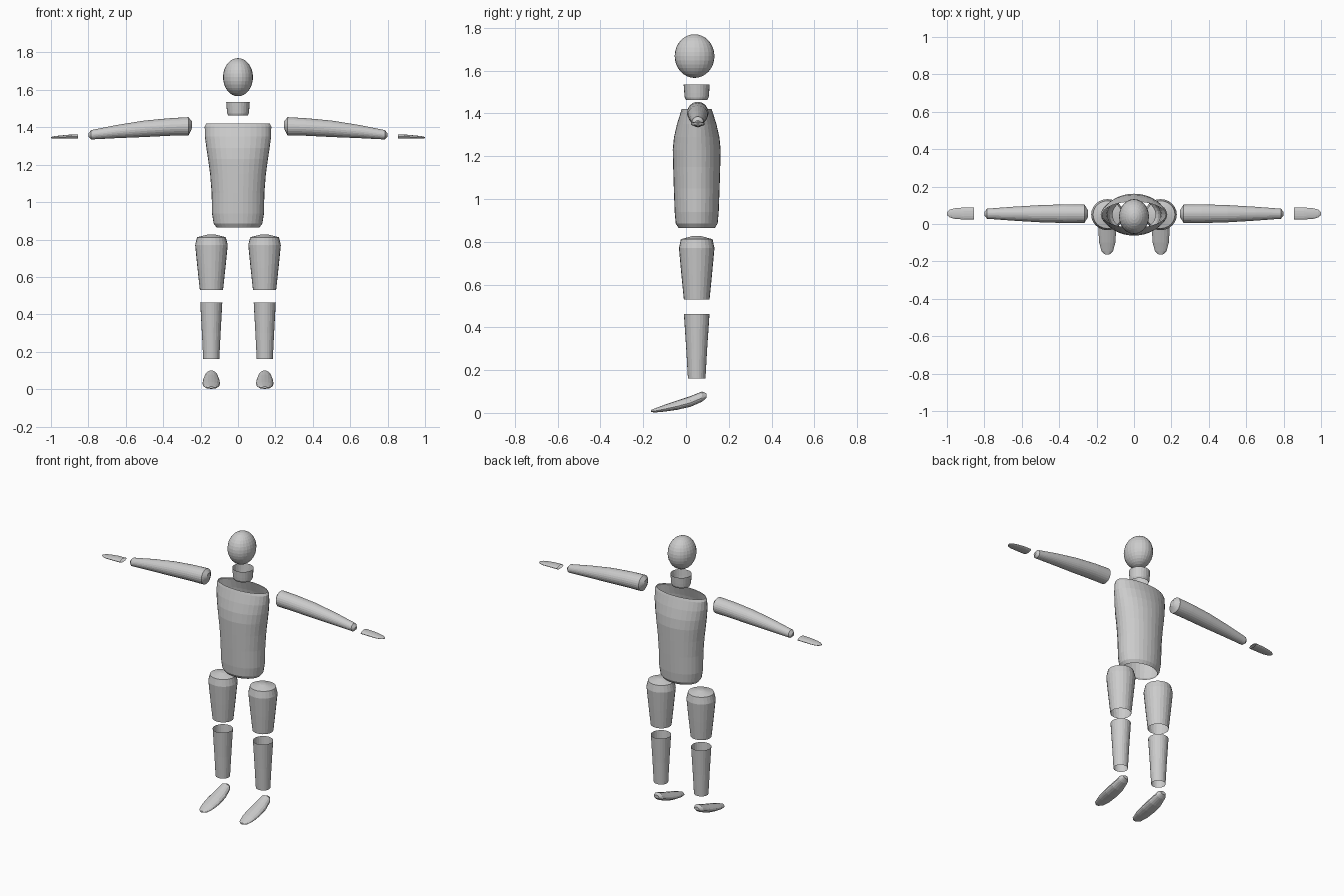
import bpy, bmesh
from math import sin, cos, tau
from mathutils import Vector

AXES = {'x': (Vector((0, 1, 0)), Vector((0, 0, 1))),
        'y': (Vector((1, 0, 0)), Vector((0, 0, 1))),
        'z': (Vector((1, 0, 0)), Vector((0, 1, 0)))}


def loft(name, axis, rings, n=24, cap=(False, False), mirror=False, flat_base=1.0):
    """Skin elliptical rings (centre, radius u, radius v); ends stay open unless capped."""
    u, v = AXES[axis]
    bm = bmesh.new()
    loops = []
    for c, ru, rv in rings:
        loop = []
        for i in range(n):
            s = sin(tau * i / n)
            if s < 0:
                s *= flat_base
            loop.append(bm.verts.new(Vector(c) + u * ru * cos(tau * i / n) + v * rv * s))
        loops.append(loop)
    for a, b in zip(loops, loops[1:]):
        for i in range(n):
            j = (i + 1) % n
            bm.faces.new((a[i], a[j], b[j], b[i]))
    for end, use in zip((loops[0], loops[-1]), cap):
        if use:
            bm.faces.new(end)
    bmesh.ops.recalc_face_normals(bm, faces=bm.faces)
    # open tubes: make sure the walls face outward
    f = bm.faces[min(n, len(bm.faces) - 1)]
    mid = sum((Vector(r[0]) for r in rings), Vector()) / len(rings)
    d = f.calc_center_median() - mid
    d['xyz'.index(axis)] = 0
    if f.normal.dot(d) < 0:
        bmesh.ops.reverse_faces(bm, faces=bm.faces)
    me = bpy.data.meshes.new(name)
    bm.to_mesh(me)
    bm.free()
    ob = bpy.data.objects.new(name, me)
    bpy.context.collection.objects.link(ob)
    if mirror:
        ob.modifiers.new("mirror", 'MIRROR').use_mirror_merge = False
    return ob


def upright(x, y, rows):
    return [((x, y, z), rx, ry) for z, rx, ry in rows]


# head
bpy.ops.mesh.primitive_uv_sphere_add(segments=24, ring_count=16, location=(0, 0.04, 1.668))
head = bpy.context.object
head.name = "head"
head.scale = (0.08, 0.093, 0.102)

# neck and torso, open tubes
loft("neck", 'z', upright(0, 0.05, [
    (1.463, 0.053, 0.050), (1.475, 0.058, 0.056), (1.495, 0.060, 0.058), (1.535, 0.063, 0.061)]))
loft("torso", 'z', upright(0, 0.05, [
    (0.865, 0.115, 0.085), (0.885, 0.130, 0.098), (0.94, 0.139, 0.103), (1.05, 0.141, 0.107),
    (1.15, 0.149, 0.110), (1.23, 0.160, 0.112), (1.29, 0.169, 0.106), (1.35, 0.177, 0.092),
    (1.405, 0.178, 0.075), (1.42, 0.170, 0.070)]), n=32)

# arms, closed at both ends
loft("arm", 'x', [
    ((0.246, 0.055, 1.413), 0.018, 0.018), ((0.265, 0.055, 1.405), 0.049, 0.049),
    ((0.36, 0.055, 1.402), 0.050, 0.047), ((0.50, 0.055, 1.392), 0.046, 0.044),
    ((0.65, 0.055, 1.377), 0.037, 0.035), ((0.785, 0.055, 1.360), 0.027, 0.025),
    ((0.80, 0.055, 1.358), 0.010, 0.009)], cap=(True, True), mirror=True)

# hands, thin rounded paddles
loft("hand", 'x', [
    ((0.855, 0.056, 1.351), 0.032, 0.011), ((0.91, 0.056, 1.350), 0.032, 0.010),
    ((0.96, 0.056, 1.347), 0.028, 0.008), ((0.985, 0.056, 1.346), 0.021, 0.006),
    ((1.0, 0.056, 1.345), 0.008, 0.003)], n=16, cap=(False, True), mirror=True)

# thighs, domed on top and open below
loft("thigh", 'z', upright(0.142, 0.05, [
    (0.53, 0.062, 0.060), (0.65, 0.075, 0.072), (0.77, 0.087, 0.083),
    (0.812, 0.077, 0.074), (0.828, 0.015, 0.015)]), cap=(False, True), mirror=True)

# shins, open tapered tubes
loft("shin", 'z', upright(0.143, 0.05, [
    (0.16, 0.043, 0.041), (0.30, 0.050, 0.049), (0.463, 0.059, 0.060)]), mirror=True)

# feet, sloping down to a rounded toe
loft("foot", 'y', [
    ((0.143, 0.096, 0.078), 0.018, 0.013), ((0.143, 0.075, 0.070), 0.033, 0.030),
    ((0.143, 0.02, 0.047), 0.044, 0.031), ((0.143, -0.04, 0.031), 0.047, 0.027),
    ((0.143, -0.10, 0.018), 0.043, 0.020), ((0.143, -0.145, 0.009), 0.031, 0.012),
    ((0.143, -0.163, 0.008), 0.012, 0.006)], n=16, cap=(True, True), mirror=True, flat_base=0.6)
